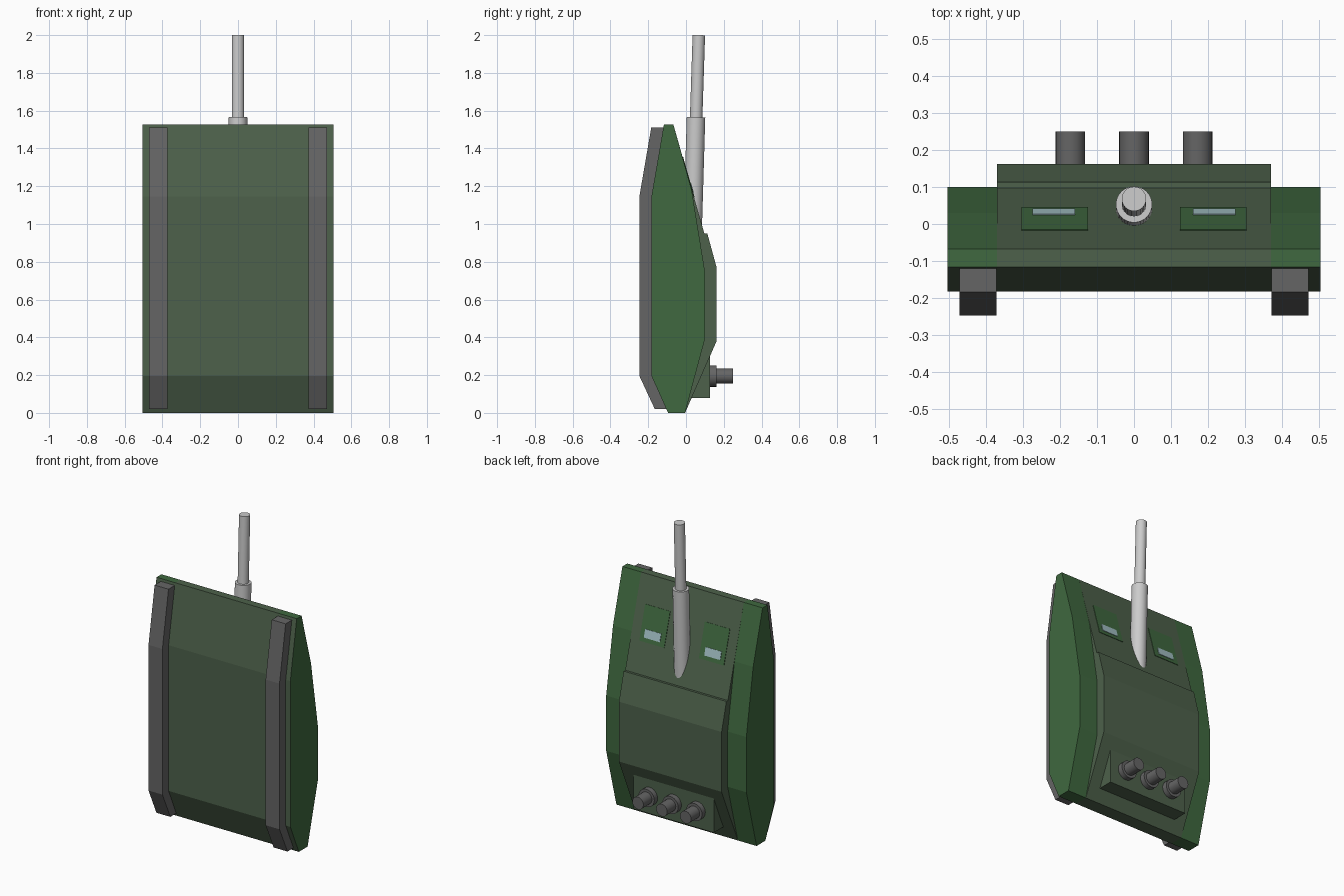
import bpy, bmesh
from mathutils import Vector

if "Cube" in bpy.data.objects:
    bpy.data.objects.remove(bpy.data.objects["Cube"])


def material(name, rgb):
    m = bpy.data.materials.new(name)
    m.diffuse_color = (*rgb, 1)
    m.use_nodes = True
    m.node_tree.nodes["Principled BSDF"].inputs["Base Color"].default_value = m.diffuse_color
    return m


GREEN = material("green", (0.05, 0.14, 0.05))
OLIVE = material("olive", (0.075, 0.12, 0.07))
DARK = material("dark_grey", (0.13, 0.13, 0.13))
GLASS = material("glass", (0.36, 0.52, 0.55))


def finish(name, bm, *mats):
    bmesh.ops.recalc_face_normals(bm, faces=bm.faces)
    me = bpy.data.meshes.new(name)
    bm.to_mesh(me)
    bm.free()
    for m in mats:
        me.materials.append(m)
    ob = bpy.data.objects.new(name, me)
    bpy.context.collection.objects.link(ob)
    return ob


def prism(name, profile, x0, x1, *mats):
    """Extrude a (y, z) outline from x0 to x1; a second material goes on front faces."""
    bm = bmesh.new()
    f = bm.faces.new([bm.verts.new((x0, y, z)) for y, z in profile])
    ext = bmesh.ops.extrude_face_region(bm, geom=[f])
    verts = [v for v in ext["geom"] if isinstance(v, bmesh.types.BMVert)]
    bmesh.ops.translate(bm, verts=verts, vec=(x1 - x0, 0, 0))
    bmesh.ops.recalc_face_normals(bm, faces=bm.faces)
    if len(mats) > 1:
        for f in bm.faces:
            f.material_index = int(f.normal.y < -0.3)
    return finish(name, bm, *mats)


def rod(name, a, b, r, sides, *mats):
    a, b = Vector(a), Vector(b)
    bm = bmesh.new()
    bmesh.ops.create_cone(bm, cap_ends=True, segments=sides, radius1=r, radius2=r,
                          depth=(b - a).length)
    rot = (b - a).to_track_quat('Z', 'Y').to_matrix().to_4x4()
    bmesh.ops.transform(bm, matrix=rot, verts=bm.verts)
    bmesh.ops.translate(bm, verts=bm.verts, vec=(a + b) / 2)
    ob = finish(name, bm, *mats)
    bpy.context.view_layer.objects.active = ob
    ob.select_set(True)
    bpy.ops.object.shade_smooth_by_angle()
    ob.select_set(False)
    return ob


# Hull: raised centre section between two side sections sharing the same front
front = [(-0.005, 0), (-0.095, 0), (-0.183, 0.196), (-0.183, 1.145),
         (-0.117, 1.527), (-0.067, 1.527)]
centre_back = [(0.097, 0.95), (0.113, 0.95), (0.162, 0.77), (0.162, 0.38)]
side_back = [(0.03, 1.18), (0.1, 0.75), (0.1, 0.39)]
prism("hull_centre", front + centre_back, -0.37, 0.37, OLIVE)

# Panel point at height z on the sloping rear plate, lifted by d
slope = Vector((0.164, -0.577)).normalized()
normal = Vector((-slope.y, slope.x))


def on_panel(z, d):
    p = Vector((-0.067, 1.527)) + slope * ((z - 1.527) / slope.y)
    return tuple(p + normal * d)


def slab(z0, z1, d):
    return [on_panel(z0, -0.01), on_panel(z1, -0.01), on_panel(z1, d), on_panel(z0, d)]


track = [(-0.1, 0.02), (-0.165, 0.02), (-0.247, 0.196), (-0.247, 1.145),
         (-0.184, 1.51), (-0.11, 1.51), (-0.15, 1.145), (-0.15, 0.196)]

# Side sections, tracks, hatches and vision slits on both sides
for side, s in (("left", -1), ("right", 1)):
    prism(f"hull_side_{side}", front + side_back, s * 0.37, s * 0.505, GREEN, OLIVE)
    prism(f"track_{side}", track, s * 0.372, s * 0.472, DARK)
    prism(f"hatch_{side}", slab(1.14, 1.355, 0.003), s * 0.125, s * 0.305, GREEN)
    prism(f"vision_slit_{side}", slab(1.165, 1.215, 0.006), s * 0.16, s * 0.275, GLASS)

# Exhaust housing and three pipes with collars
prism("exhaust_housing", [(0, 0.08), (0.128, 0.08), (0.128, 0.34), (0, 0.34)],
      -0.29, 0.29, OLIVE)
for i, x in enumerate((-0.172, 0, 0.172)):
    rod(f"exhaust_collar_{i}", (x, 0.1, 0.195), (x, 0.162, 0.195), 0.057, 24, DARK)
    rod(f"exhaust_pipe_{i}", (x, 0.1, 0.195), (x, 0.25, 0.195), 0.04, 24, DARK)

# Barrel and its thicker sleeve, leaning slightly back
rod("barrel_sleeve", (0, 0.034, 0.93), (0, 0.053, 1.565), 0.049, 32)
rod("barrel", (0, 0.05, 1.45), (0, 0.068, 2.0), 0.033, 32)
